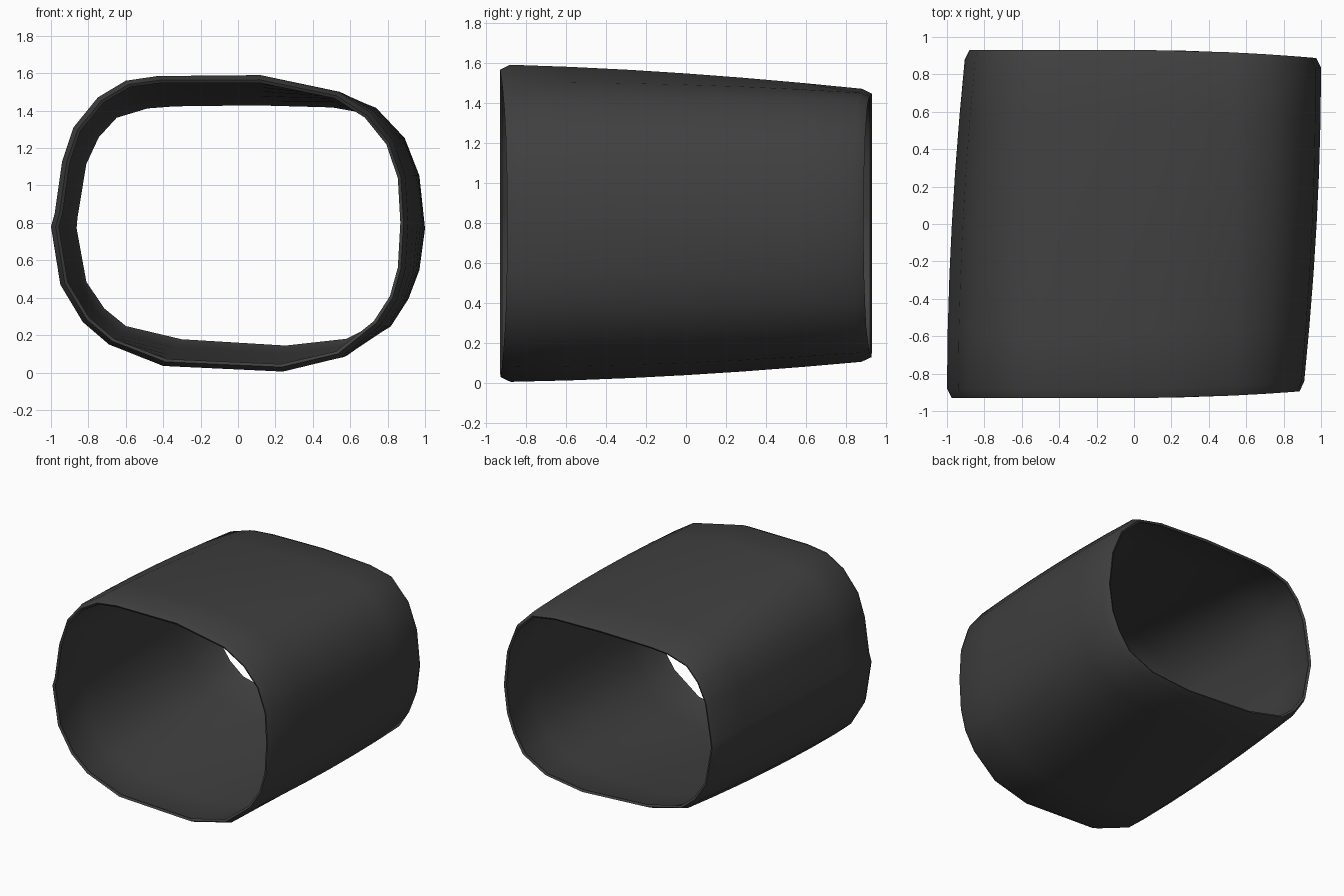
import bpy, bmesh
from mathutils import Vector

cube = bpy.data.objects.get("Cube")
if cube:
    bpy.data.objects.remove(cube, do_unlink=True)

# Matching cross-sections (x, z) of the two ends, clockwise from the top left
FRONT = [(-.60, 1.56), (-.43, 1.585), (.12, 1.59), (.54, 1.50), (.71, 1.39), (.83, 1.24),
         (.895, 1.05), (.91, .80), (.895, .55), (.85, .39), (.76, .25), (.55, .08),
         (.24, .005), (-.40, .035), (-.69, .15), (-.83, .27), (-.95, .47), (-1.0, .78),
         (-.98, .85), (-.94, 1.13), (-.88, 1.31), (-.75, 1.47)]
BACK = [(-.51, 1.445), (-.36, 1.46), (.10, 1.47), (.53, 1.45), (.73, 1.41), (.89, 1.25),
        (.97, 1.05), (1.0, .77), (.97, .55), (.91, .40), (.82, .26), (.61, .15),
        (.27, .105), (-.32, .14), (-.63, .22), (-.75, .32), (-.85, .47), (-.905, .77),
        (-.90, .83), (-.85, 1.13), (-.78, 1.28), (-.68, 1.39)]
CENTRE = Vector((0, .79))


def end_y(x):
    """The rims dip slightly on the left flank."""
    return .93 - .045 * max(x, 0) ** 2


def ring(bm, t, inset, out=0.0):
    """One loop at fraction t of the length; out pushes it past the body at either end."""
    verts = []
    for f, b in zip(FRONT, BACK):
        p = Vector(f).lerp(Vector(b), t)
        r = p - CENTRE
        p = CENTRE + r * (1 + .09 * t * (1 - t)) - r.normalized() * inset
        y = (end_y(p.x) - .05) * (2 * t - 1) + out
        verts.append(bm.verts.new((p.x, y, p.y)))
    return verts


# Thin tube: outer skin, rear hem, inner skin, front hem
steps = [0, .17, .34, .5, .66, .83, 1]
bm = bmesh.new()
loops = [ring(bm, t, 0) for t in steps]
loops += [ring(bm, 1, .025, .05), ring(bm, 1, .042, .04)]
loops += [ring(bm, t, .022) for t in reversed(steps)]
loops += [ring(bm, 0, .042, -.04), ring(bm, 0, .025, -.05)]
n = len(FRONT)
for i, a in enumerate(loops):
    b = loops[(i + 1) % len(loops)]
    for j in range(n):
        k = (j + 1) % n
        bm.faces.new((a[j], b[j], b[k], a[k]))
bmesh.ops.recalc_face_normals(bm, faces=bm.faces)

mesh = bpy.data.meshes.new("tube_sleeve")
bm.to_mesh(mesh)
bm.free()
sleeve = bpy.data.objects.new("tube_sleeve", mesh)
bpy.context.collection.objects.link(sleeve)

# Single dark grey material
mat = bpy.data.materials.new("dark_grey")
mat.use_nodes = True
colour = (.05, .05, .05, 1)
mat.diffuse_color = colour
mat.node_tree.nodes["Principled BSDF"].inputs["Base Color"].default_value = colour
mesh.materials.append(mat)

bpy.ops.object.select_all(action='DESELECT')
sleeve.select_set(True)
bpy.context.view_layer.objects.active = sleeve
bpy.ops.object.shade_smooth_by_angle(angle=.6)
